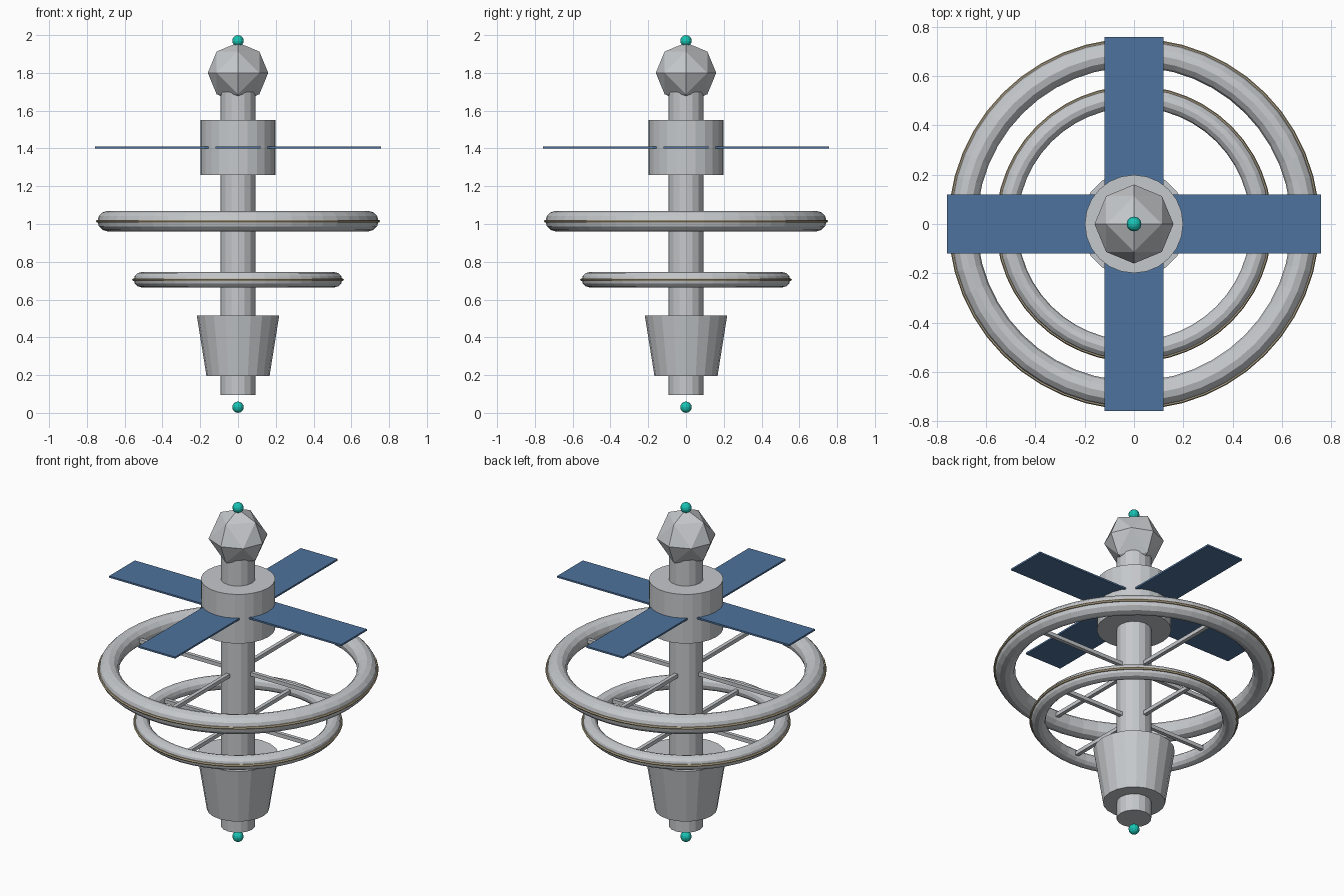
import bpy
import bmesh
from math import cos, sin, pi
from mathutils import Vector, Matrix

cube = bpy.data.objects.get("Cube")
if cube:
    bpy.data.objects.remove(cube, do_unlink=True)


def material(name, r, g, b):
    mat = bpy.data.materials.new(name)
    mat.use_nodes = True
    mat.diffuse_color = (r, g, b, 1)
    mat.node_tree.nodes["Principled BSDF"].inputs["Base Color"].default_value = (r, g, b, 1)
    return mat


HULL = material("hull_grey", 0.56, 0.58, 0.60)
PANEL = material("panel_blue", 0.075, 0.17, 0.34)
LIGHT = material("beacon_teal", 0.01, 0.55, 0.46)
TRIM = material("trim_tan", 0.45, 0.38, 0.25)


def finish(name, bm, mat):
    bmesh.ops.recalc_face_normals(bm, faces=bm.faces)
    mesh = bpy.data.meshes.new(name)
    bm.to_mesh(mesh)
    bm.free()
    mesh.materials.append(mat)
    obj = bpy.data.objects.new(name, mesh)
    bpy.context.collection.objects.link(obj)
    return obj


def drum(name, z0, z1, r0, r1, sides):
    bm = bmesh.new()
    bmesh.ops.create_cone(bm, cap_ends=True, segments=sides, radius1=r0, radius2=r1,
                          depth=z1 - z0, matrix=Matrix.Translation((0, 0, (z0 + z1) / 2)))
    return finish(name, bm, HULL)


def ring(name, z, major, minor, steps, sides, mat):
    bm = bmesh.new()
    loops = []
    for i in range(steps):
        a = 2 * pi * i / steps
        loop = []
        for j in range(sides):
            b = 2 * pi * j / sides
            r = major + minor * cos(b)
            loop.append(bm.verts.new((r * cos(a), r * sin(a), z + minor * sin(b))))
        loops.append(loop)
    for i in range(steps):
        here, after = loops[i], loops[(i + 1) % steps]
        for j in range(sides):
            k = (j + 1) % sides
            bm.faces.new((here[j], after[j], after[k], here[k]))
    return finish(name, bm, mat)


def arms(name, z, inner, outer, width, height, mat):
    # Four identical bars reaching out along the axes
    for i, side in enumerate(("left", "back", "right", "front")):
        bm = bmesh.new()
        place = (Matrix.Rotation(i * pi / 2, 4, "Z")
                 @ Matrix.Translation(((inner + outer) / 2, 0, z))
                 @ Matrix.Diagonal((outer - inner, width, height, 1)))
        bmesh.ops.create_cube(bm, size=1, matrix=place)
        finish(f"{side}_{name}", bm, mat)


# Central column with engine and hub
drum("central_shaft", 0.095, 1.70, 0.093, 0.093, 16)
drum("engine_bell", 0.195, 0.515, 0.167, 0.218, 20)
drum("hub", 1.26, 1.55, 0.199, 0.199, 24)

# Habitat rings with outer trim bands and spokes
for label, z, major, minor in (("upper", 1.015, 0.69, 0.054), ("lower", 0.705, 0.512, 0.04)):
    ring(f"{label}_ring", z, major, minor, 48, 12, HULL)
    ring(f"{label}_ring_trim", z, major + minor, 0.008, 48, 6, TRIM)
    arms(f"{label}_spoke", z, 0.05, major, 0.022, 0.022, HULL)

# Solar panels
arms("solar_panel", 1.405, 0.15, 0.757, 0.24, 0.01, PANEL)

# Faceted command pod: octahedron split once and rounded out
bm = bmesh.new()
span = (-1, 0, 1)
for x in span:
    for y in span:
        for z in span:
            if abs(x) + abs(y) + abs(z) in (1, 2):
                bm.verts.new(Vector((x, y, z)).normalized() * 0.16 + Vector((0, 0, 1.80)))
bmesh.ops.convex_hull(bm, input=bm.verts)
finish("command_pod", bm, HULL)

# Beacons at both tips
for name, z in (("top_beacon", 1.97), ("bottom_beacon", 0.03)):
    bm = bmesh.new()
    bmesh.ops.create_uvsphere(bm, u_segments=12, v_segments=8, radius=0.03,
                              matrix=Matrix.Translation((0, 0, z)))
    finish(name, bm, LIGHT)
